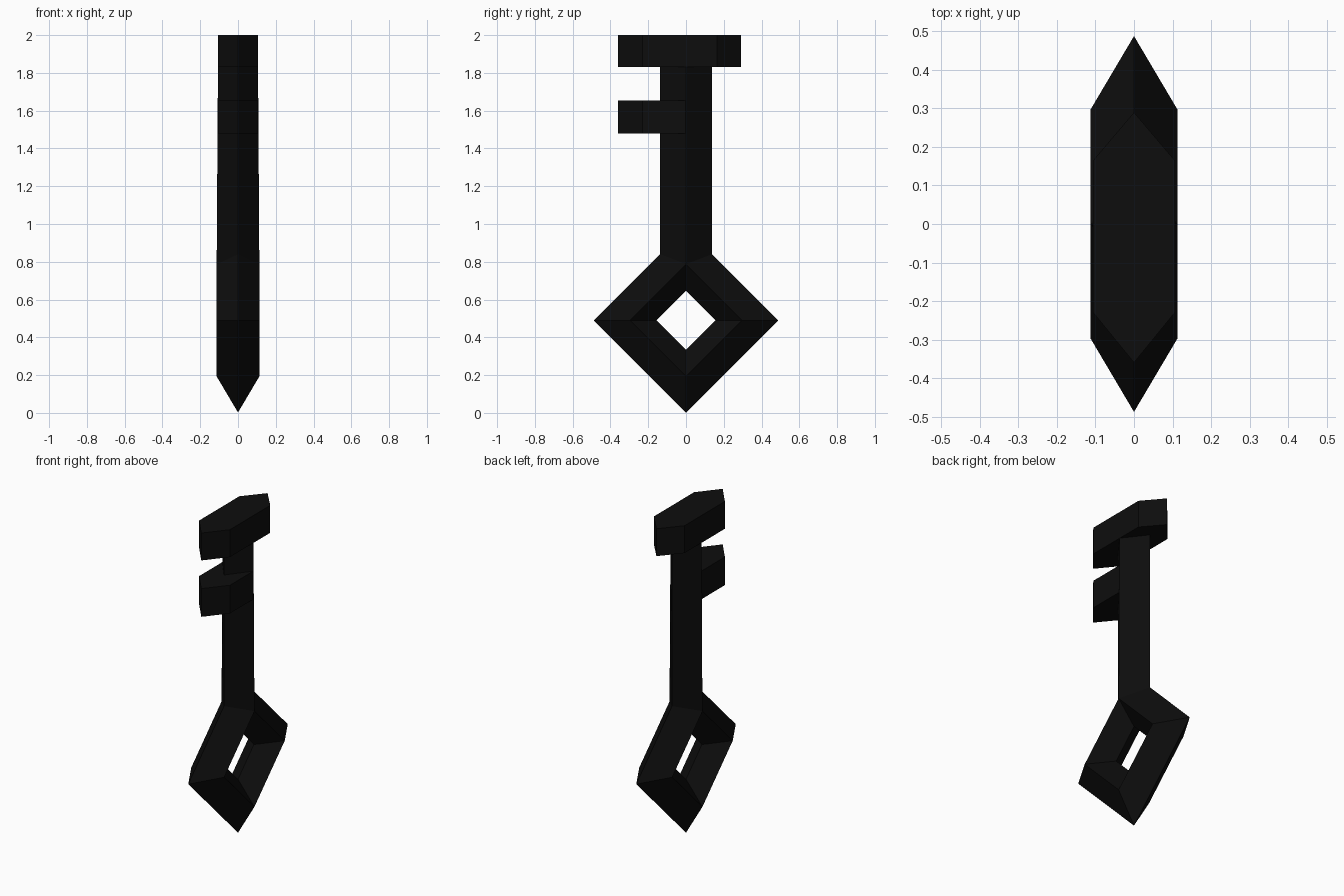
import bpy
import bmesh

if "Cube" in bpy.data.objects:
    bpy.data.objects.remove(bpy.data.objects["Cube"])

black = bpy.data.materials.new("near_black_metal")
black.diffuse_color = (0.004, 0.004, 0.004, 1)
black.use_nodes = True
black.node_tree.nodes["Principled BSDF"].inputs["Base Color"].default_value = black.diffuse_color


def finish(name, bm):
    bmesh.ops.recalc_face_normals(bm, faces=bm.faces)
    mesh = bpy.data.meshes.new(name)
    bm.to_mesh(mesh)
    bm.free()
    mesh.materials.append(black)
    obj = bpy.data.objects.new(name, mesh)
    bpy.context.collection.objects.link(obj)
    return obj


def prism(name, bottom, top, z0, z1):
    """Closed prism between two plan outlines with equal point counts."""
    bm = bmesh.new()
    low = [bm.verts.new((x, y, z0)) for x, y in bottom]
    high = [bm.verts.new((x, y, z1)) for x, y in top]
    n = len(low)
    bm.faces.new(low[::-1])
    bm.faces.new(high)
    for i in range(n):
        j = (i + 1) % n
        bm.faces.new((low[i], low[j], high[j], high[i]))
    return finish(name, bm)


# Square ring handle with a diamond cross-section, standing on one corner
section = [(0.488, 0), (0.297, 0.113), (0.156, 0), (0.297, -0.113)]
corners = [(1, 0), (0, 1), (-1, 0), (0, -1)]
bm = bmesh.new()
rings = [[bm.verts.new((x, r * cy, 0.49 + r * cz)) for r, x in section]
         for cy, cz in corners]
for i in range(4):
    a, b = rings[i], rings[(i + 1) % 4]
    for k in range(4):
        m = (k + 1) % 4
        bm.faces.new((a[k], b[k], b[m], a[m]))
finish("ring_handle", bm)


# Diamond shaft, slightly tapered towards the top
def diamond(hx, hy):
    return [(hx, 0), (0, hy), (-hx, 0), (0, -hy)]


prism("shaft", diamond(0.113, 0.138), diamond(0.106, 0.138), 0.787, 1.85)

# Long tooth at the end, pointed both ways
W = 0.106
long_plan = [(0, -0.36), (W, -0.23), (W, 0.165), (0, 0.29), (-W, 0.165), (-W, -0.23)]
prism("end_tooth", long_plan, long_plan, 1.83, 2.0)

# Short tooth on one side
short_plan = [(0, -0.36), (W, -0.23), (W, 0), (-W, 0), (-W, -0.23)]
prism("side_tooth", short_plan, short_plan, 1.48, 1.655)
